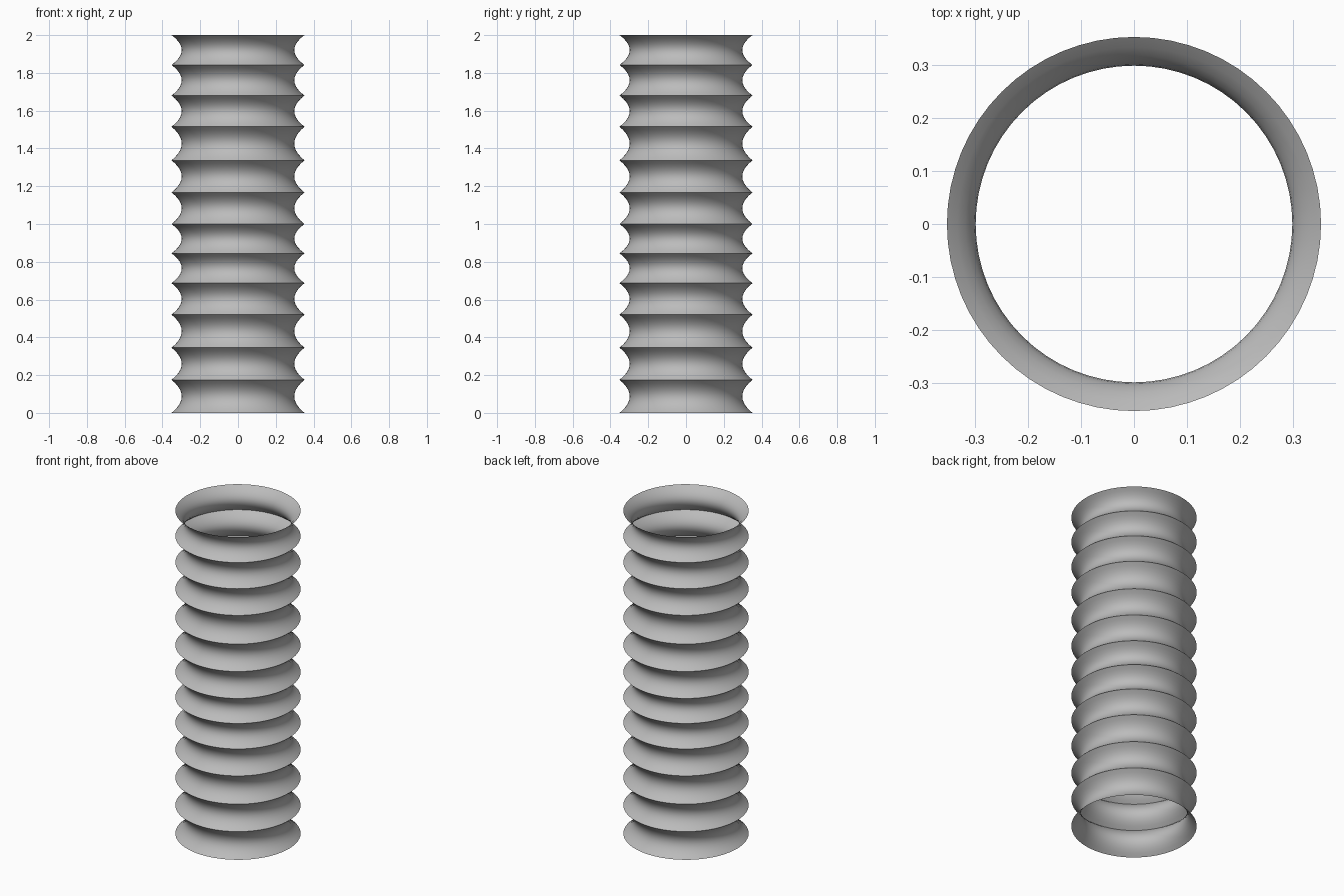
import bpy, math

cube = bpy.data.objects.get("Cube")
if cube:
    bpy.data.objects.remove(cube, do_unlink=True)

SIDES, STEPS = 64, 10
RIM, WAIST = 0.352, 0.298
# Heights of the ridges between the segments
RIDGES = [0, 0.175, 0.345, 0.52, 0.687, 0.845, 1.0,
          1.167, 1.337, 1.515, 1.68, 1.842, 2.0]

grey = bpy.data.materials.new("mid_grey")
grey.use_nodes = True
colour = (0.5, 0.5, 0.5, 1)
grey.diffuse_color = colour
grey.node_tree.nodes["Principled BSDF"].inputs["Base Color"].default_value = colour


def waisted_ring(name, low, high):
    """Open band that curves inward from both rims to a narrow waist."""
    verts, faces = [], []
    for i in range(STEPS + 1):
        t = 2 * i / STEPS - 1
        r = WAIST + (RIM - WAIST) * t * t
        z = low + (high - low) * i / STEPS
        for k in range(SIDES):
            a = math.tau * k / SIDES
            verts.append((r * math.cos(a), r * math.sin(a), z))
    for i in range(STEPS):
        for k in range(SIDES):
            n = (k + 1) % SIDES
            a, b = i * SIDES, (i + 1) * SIDES
            faces.append((a + k, a + n, b + n, b + k))
    mesh = bpy.data.meshes.new(name)
    mesh.from_pydata(verts, [], faces)
    mesh.materials.append(grey)
    mesh.shade_smooth()
    obj = bpy.data.objects.new(name, mesh)
    bpy.context.collection.objects.link(obj)


# Stack of twelve bellows segments
for i, (low, high) in enumerate(zip(RIDGES, RIDGES[1:])):
    waisted_ring(f"bellows_segment_{i + 1}", low, high)
